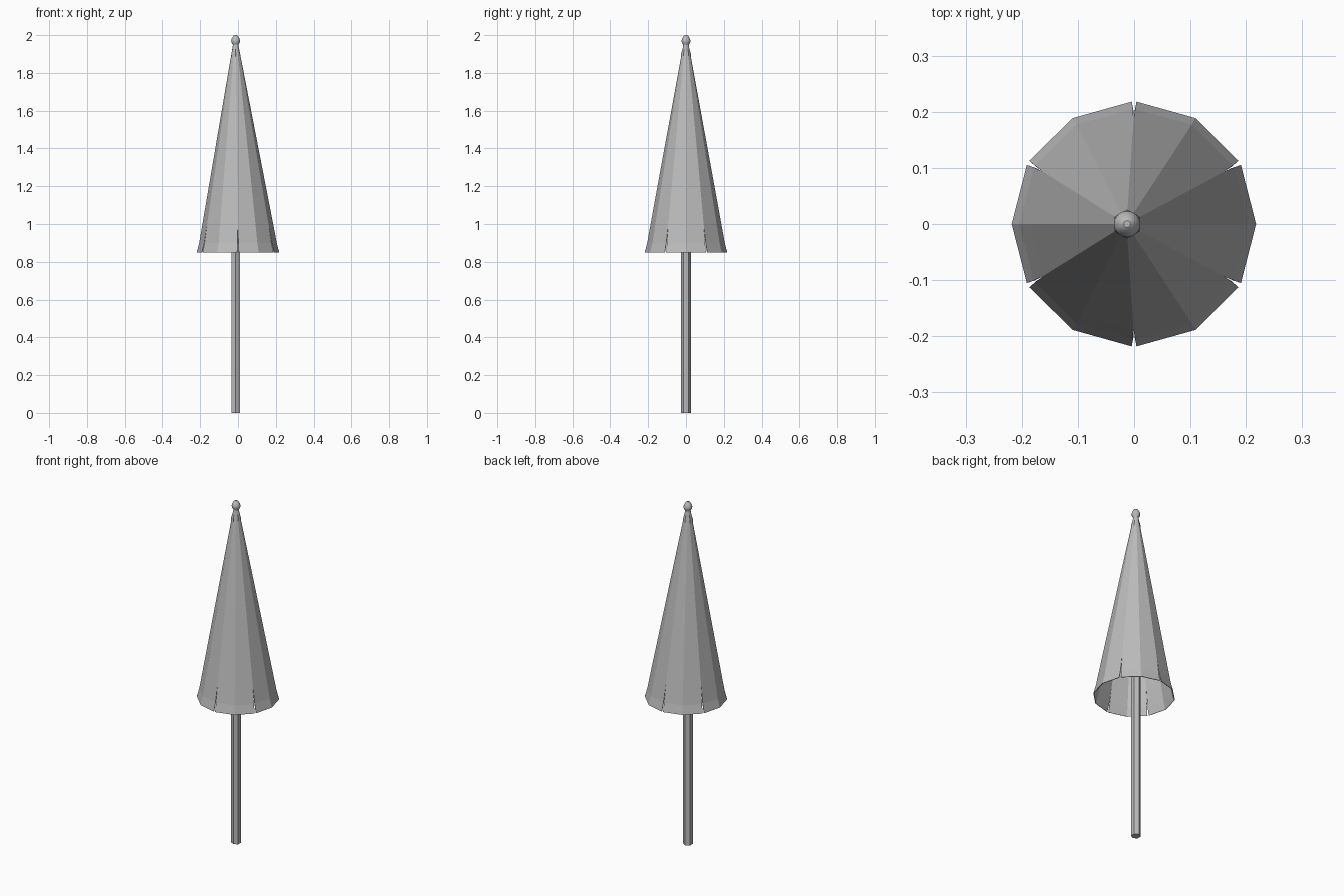
import bpy
import bmesh
from math import cos, sin, radians, pi

cube = bpy.data.objects.get("Cube")
if cube:
    bpy.data.objects.remove(cube)

POLE_X = -0.0125   # the pole and tip sit slightly off the canopy's rim centre

grey = bpy.data.materials.new("plain grey")
grey.use_nodes = True
grey.diffuse_color = (0.5, 0.5, 0.5, 1)
grey.node_tree.nodes["Principled BSDF"].inputs["Base Color"].default_value = (0.5, 0.5, 0.5, 1)


def add_object(name, bm):
    bmesh.ops.recalc_face_normals(bm, faces=bm.faces)
    mesh = bpy.data.meshes.new(name)
    bm.to_mesh(mesh)
    bm.free()
    mesh.materials.append(grey)
    obj = bpy.data.objects.new(name, mesh)
    bpy.context.collection.objects.link(obj)
    return obj


def lathe(name, profile, sides, turn=0.0):
    """Revolve (radius, height) points around the pole axis."""
    bm = bmesh.new()
    rings = []
    for r, z in profile:
        angles = [turn + 2 * pi * i / sides for i in range(sides)]
        rings.append([bm.verts.new((POLE_X + r * cos(a), r * sin(a), z)) for a in angles])
    for low, high in zip(rings, rings[1:]):
        for i in range(sides):
            j = (i + 1) % sides
            bm.faces.new((low[i], low[j], high[j], high[i]))
    bm.faces.new(rings[0])
    bm.faces.new(rings[-1])
    return add_object(name, bm)


# Hexagonal pole
lathe("pole", [(0.026, 0), (0.026, 1.9), (0.012, 1.95)], 6, pi / 2)

# Rounded tip above the canopy
tip = lathe("tip", [(0.013, 1.93), (0.014, 1.948), (0.022, 1.96), (0.0235, 1.97),
                    (0.021, 1.98), (0.013, 1.995), (0.006, 2.0)], 16)
for poly in tip.data.polygons:
    poly.use_smooth = len(poly.vertices) == 4

# Folded canopy: six two-faced panels, slit along the seams near the rim
# Each row: height, radius, centre x, half width of the slit
rows = [(0.85, 0.218, 0, 0.0045), (0.9, 0.205, 0, 0.002),
        (1.0, 0.187, -0.001, 0), (1.95, 0.014, POLE_X, 0)]
bm = bmesh.new()
for panel in range(6):
    grid = []
    for z, r, cx, gap in rows:
        line = []
        for step, side in ((-1, 1), (0, 0), (1, -1)):
            a = radians(panel * 60 + step * 30)
            line.append(bm.verts.new((cx + r * cos(a) - side * gap * sin(a),
                                      r * sin(a) + side * gap * cos(a), z)))
        grid.append(line)
    for low, high in zip(grid, grid[1:]):
        for k in range(2):
            bm.faces.new((low[k], low[k + 1], high[k + 1], high[k]))
bmesh.ops.remove_doubles(bm, verts=bm.verts, dist=0.0005)
canopy = add_object("canopy", bm)
cloth = canopy.modifiers.new("cloth thickness", "SOLIDIFY")
cloth.thickness = 0.003
cloth.offset = -1
